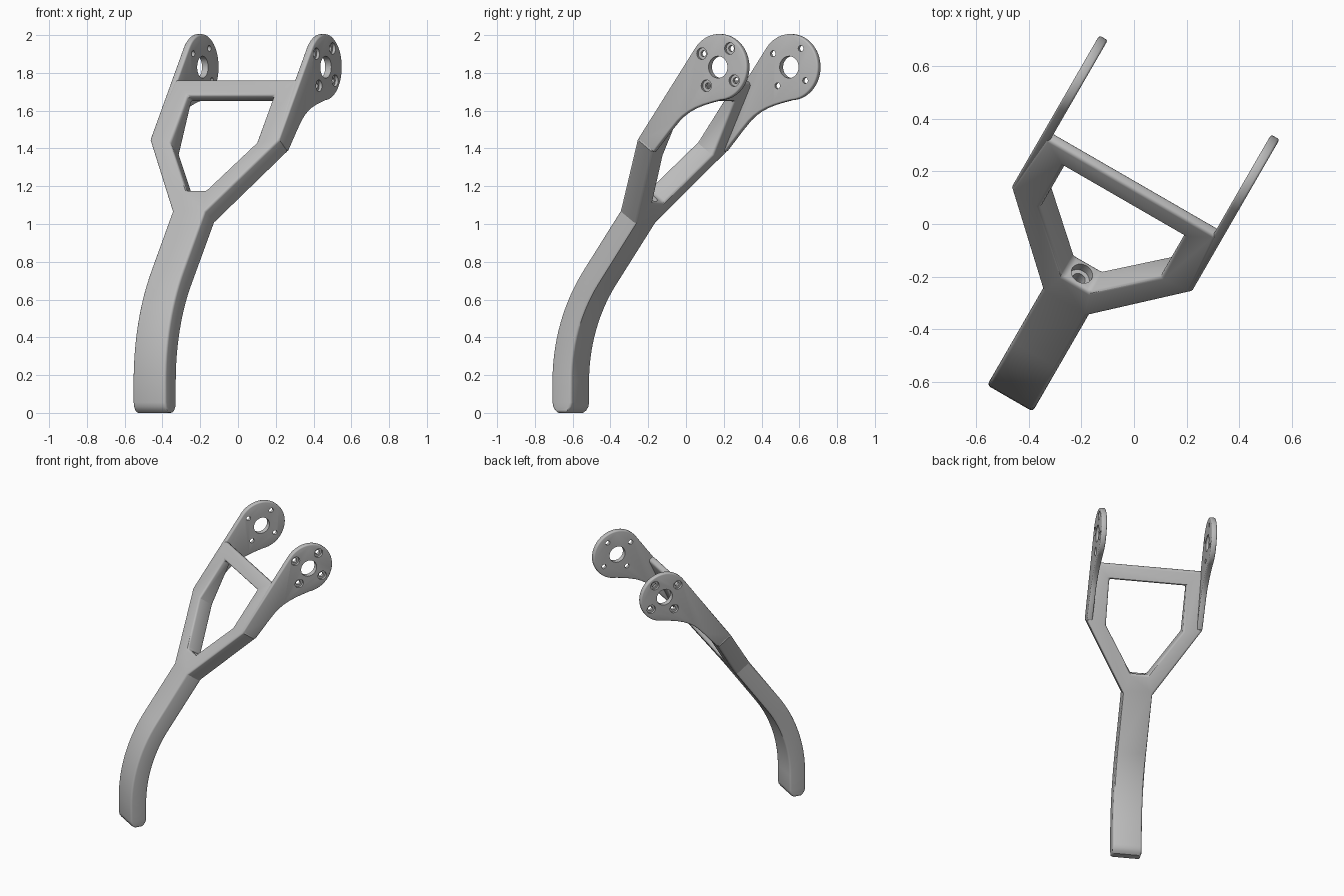
import bpy, bmesh, math
from mathutils import Vector, Matrix

cube = bpy.data.objects.get("Cube")
if cube:
    bpy.data.objects.remove(cube, do_unlink=True)

LEAN = math.radians(35.9)      # tilt of the yoke from vertical
BEND_S, BEND_R = -0.39, 1.0    # where the handle starts to curve, and its radius
THICK, MID = 0.12, 0.06
HUB_S, HUB_N, HUB_R = 1.067, 0.177, 0.175

grey = bpy.data.materials.new("light grey")
grey.use_nodes = True
colour = (0.5, 0.5, 0.5, 1)
grey.diffuse_color = colour
grey.node_tree.nodes["Principled BSDF"].inputs["Base Color"].default_value = colour


def place(u, s, n):
    """Width u, length s along the bent path, depth n behind the front skin."""
    def axes(a):
        return Vector((math.sin(a), math.cos(a))), Vector((math.cos(a), -math.sin(a)))
    along, normal = axes(LEAN)
    point = Vector((-0.39, 1.07)) + along * max(s, BEND_S)
    if s < BEND_S:
        turn = min((BEND_S - s) / BEND_R, LEAN)
        centre = point + normal * BEND_R
        along, normal = axes(LEAN - turn)
        point = centre - normal * BEND_R + along * (s - BEND_S + turn * BEND_R)
    v, z = point + normal * n
    u -= 0.077
    c, k = math.cos(math.pi / 6), 0.5
    return Vector((u * c + v * k, -u * k + v * c, z))


def make(name, bm):
    bmesh.ops.recalc_face_normals(bm, faces=bm.faces)
    mesh = bpy.data.meshes.new(name)
    bm.to_mesh(mesh)
    bm.free()
    mesh.materials.append(grey)
    obj = bpy.data.objects.new(name, mesh)
    bpy.context.collection.objects.link(obj)
    return obj


def cylinder(bm, start, end, radius):
    axis = end - start
    matrix = Matrix.Translation((start + end) / 2) @ axis.to_track_quat('Z', 'Y').to_matrix().to_4x4()
    bmesh.ops.create_cone(bm, cap_ends=True, segments=32, radius1=radius,
                          radius2=radius, depth=axis.length, matrix=matrix)


def finish(obj, width, cutter_meshes):
    """Round the edges, cut the holes, then shade."""
    bpy.ops.object.select_all(action='DESELECT')
    obj.select_set(True)
    bpy.context.view_layer.objects.active = obj
    bevel = obj.modifiers.new("rounded_edges", 'BEVEL')
    bevel.width, bevel.segments = width, 3
    bevel.limit_method, bevel.angle_limit = 'ANGLE', math.radians(50)
    bevel.use_clamp_overlap = False
    bpy.ops.object.modifier_apply(modifier=bevel.name)
    for bm in cutter_meshes:
        cutter = make("hole_cutter", bm)
        cutter.hide_render = True
        cut = obj.modifiers.new("holes", 'BOOLEAN')
        cut.operation, cut.solver, cut.object = 'DIFFERENCE', 'EXACT', cutter
        bpy.ops.object.modifier_apply(modifier=cut.name)
        bpy.data.objects.remove(cutter, do_unlink=True)
    bpy.ops.object.shade_smooth_by_angle(angle=math.radians(31))


# Handle and open yoke: one sheet with a front and a back skin
def depth(s):
    return THICK - 0.19 * max(0, s - 0.45)


bm = bmesh.new()


def pair(u, s, near, far):
    return bm.verts.new(place(u, s, near)), bm.verts.new(place(u, s, far))


stations = []
ROUND_S = -1.129
for step in (3, 2, 1):                       # rounded foot
    a = math.radians(22 * step)
    stations.append((ROUND_S - 0.06 * math.sin(a), MID * (1 - math.cos(a))))
stations.append((ROUND_S, 0))
stations += [(BEND_S - LEAN * (1 - i / 14), 0) for i in range(15)]
stations.append((0, 0))
rows = [[pair(u, s, inset, THICK - inset) for u in (-0.1, 0.1)] for s, inset in stations]

outer_half = [(0.395, 0.467), (0.375, 0.858)]
inner_half = [(0.06, 0.136), (0.263, 0.447), (0.263, 0.756)]


def loop_of(half):
    points = [(-u, s) for u, s in half] + [(u, s) for u, s in reversed(half)]
    return [pair(u, s, 0, depth(s)) for u, s in points]


outer = [rows[-1][0]] + loop_of(outer_half) + [rows[-1][1]]
inner = loop_of(inner_half)
cells = [(a[0], a[1], b[1], b[0]) for a, b in zip(rows, rows[1:])]
cells += [(outer[i], outer[(i + 1) % 6], inner[(i + 1) % 6], inner[i]) for i in range(6)]
for cell in cells:
    bm.faces.new([p[0] for p in cell])
    bm.faces.new([p[1] for p in reversed(cell)])


def wall(a, b):
    bm.faces.new((a[0], b[0], b[1], a[1]))


for a, b in zip(rows, rows[1:]):
    wall(a[0], b[0])
    wall(a[1], b[1])
wall(*rows[0])
for i in range(5):
    wall(outer[i], outer[i + 1])
for i in range(6):
    wall(inner[i], inner[(i + 1) % 6])
body = make("handle_and_yoke", bm)

# Stepped screw hole at the bottom of the opening
cutters = []
for radius, bottom in ((0.042, 0.095), (0.025, 0.0)):
    bm = bmesh.new()
    cylinder(bm, place(0, 0.2, MID), place(0, bottom, MID), radius)
    cutters.append(bm)
finish(body, 0.014, cutters)

# Two side lugs with a round hub each
lower_edge = [(0.93, 0.286), (0.89, 0.251), (0.85, 0.218), (0.81, 0.19), (0.77, 0.168),
              (0.73, 0.152), (0.69, 0.142), (0.62, 0.133), (0.47, 0.119)]
profile = [(0.47, 0.002)]
for i in range(41):
    a = math.radians(-90 + i * 230 / 40)
    profile.append((HUB_S + HUB_R * math.cos(a), HUB_N + HUB_R * math.sin(a)))
profile += lower_edge

for side, name in ((1, "left_lug"), (-1, "right_lug")):
    bm = bmesh.new()
    skins = [[bm.verts.new(place(side * u, s, n)) for s, n in profile] for u in (0.358, 0.395)]
    for skin in skins:
        bm.faces.new(skin)
    for i in range(len(profile)):
        j = (i + 1) % len(profile)
        bm.faces.new((skins[0][i], skins[0][j], skins[1][j], skins[1][i]))
    lug = make(name, bm)

    # Axle hole, four screw holes and their recesses on the outer face
    through, recess = bmesh.new(), bmesh.new()

    def bore(target, s, n, u, radius):
        cylinder(target, place(side * u, s, n), place(side * 0.45, s, n), radius)

    bore(through, HUB_S, HUB_N, 0.3, 0.058)
    for i in range(4):
        s = HUB_S + 0.122 * math.cos(i * math.pi / 2)
        n = HUB_N + 0.122 * math.sin(i * math.pi / 2)
        bore(through, s, n, 0.3, 0.016)
        bore(recess, s, n, 0.378, 0.031)
    finish(lug, 0.009, [through, recess])
